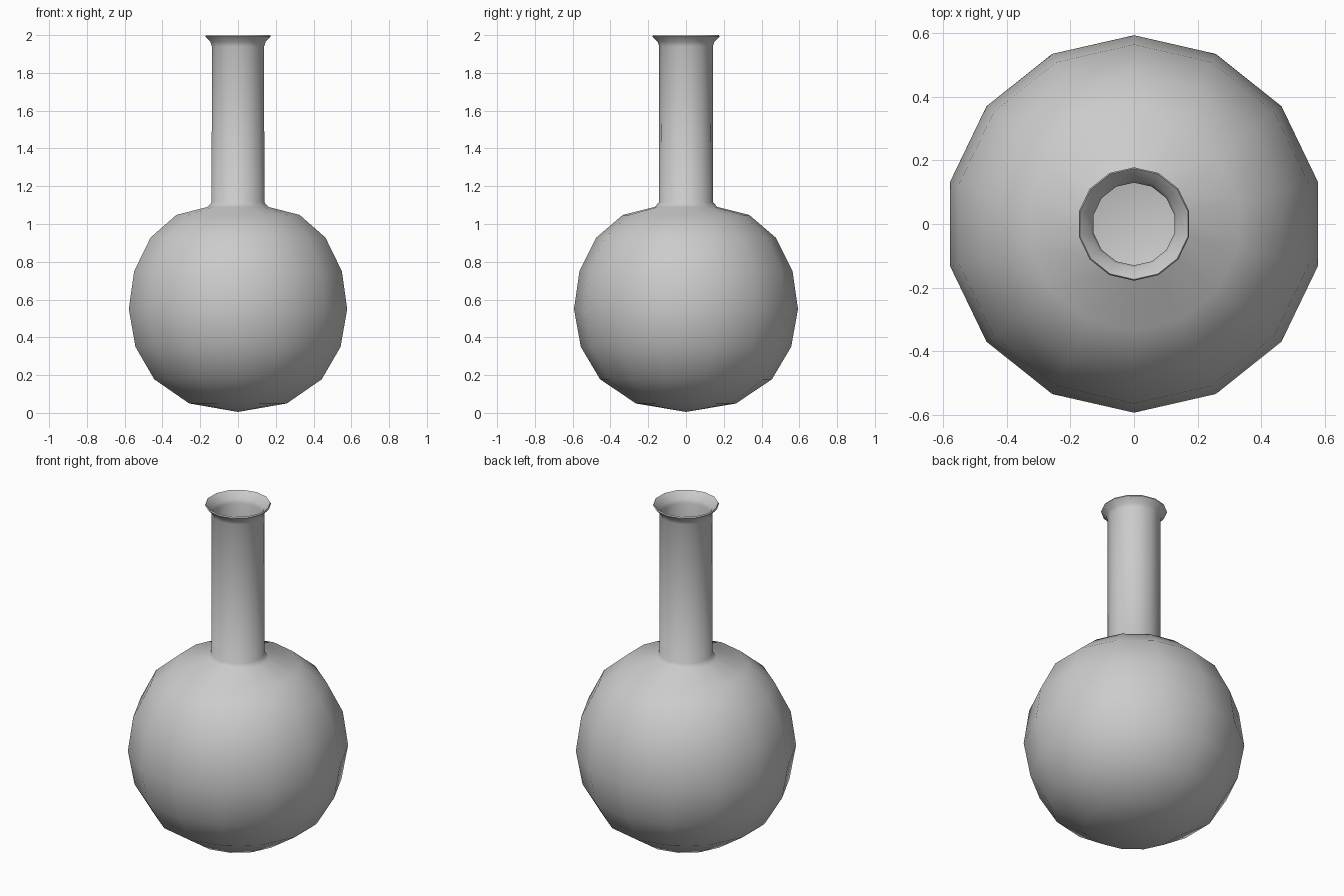
import bpy, bmesh, math

if "Cube" in bpy.data.objects:
    bpy.data.objects.remove(bpy.data.objects["Cube"])

SIDES = 14

# Outer profile from base to lip, then inner wall back down (radius, height)
outer = [(0, 0.005), (0.265, 0.05), (0.455, 0.178), (0.557, 0.35), (0.593, 0.55),
         (0.564, 0.75), (0.475, 0.928), (0.335, 1.048), (0.166, 1.09), (0.143, 1.115),
         (0.142, 1.94), (0.15, 1.965), (0.178, 1.993), (0.174, 2.0)]
inner = [(0.138, 1.965), (0.13, 1.94), (0.13, 1.108), (0.155, 1.08), (0.328, 1.037),
         (0.464, 0.92), (0.552, 0.747), (0.58, 0.55), (0.545, 0.353), (0.446, 0.187),
         (0.26, 0.062), (0, 0.017)]


def lathe(name, profile):
    """Spin a profile around z; points on the axis become single vertices."""
    bm = bmesh.new()
    rings = []
    for r, z in profile:
        if r == 0:
            rings.append([bm.verts.new((0, 0, z))] * SIDES)
        else:
            angles = [math.pi / 2 + 2 * math.pi * i / SIDES for i in range(SIDES)]
            rings.append([bm.verts.new((r * math.cos(a), r * math.sin(a), z)) for a in angles])
    for low, high in zip(rings, rings[1:]):
        for i in range(SIDES):
            j = (i + 1) % SIDES
            bm.faces.new(list(dict.fromkeys((low[i], low[j], high[j], high[i]))))
    bmesh.ops.recalc_face_normals(bm, faces=bm.faces)
    mesh = bpy.data.meshes.new(name)
    bm.to_mesh(mesh)
    bm.free()
    obj = bpy.data.objects.new(name, mesh)
    bpy.context.collection.objects.link(obj)
    return obj


# Thin-walled round flask with flared lip
flask = lathe("round_flask", outer + inner)
bpy.context.view_layer.objects.active = flask
flask.select_set(True)
bpy.ops.object.shade_smooth_by_angle(angle=math.radians(60))
